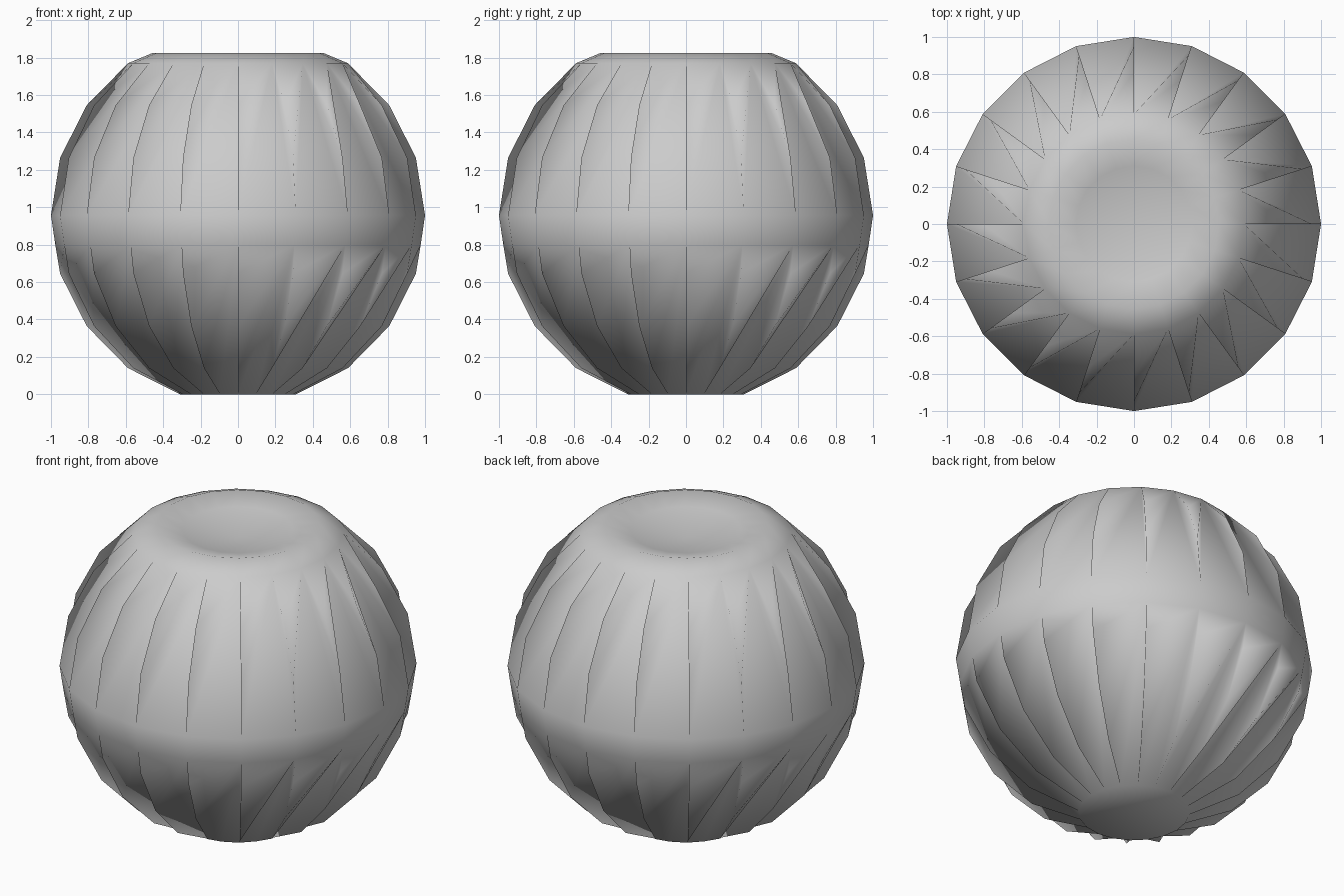
import bpy, bmesh
from math import sin, cos, pi

if "Cube" in bpy.data.objects:
    bpy.data.objects.remove(bpy.data.objects["Cube"])

SIDES = 20
# Half profile, bottom to top: (radius, height)
PROFILE = [(0.31, 0.0), (0.588, 0.14), (0.809, 0.365), (0.951, 0.645),
           (0.977, 0.80), (1.0, 0.957), (0.951, 1.265), (0.809, 1.545),
           (0.588, 1.77), (0.454, 1.826), (0.31, 1.79)]
LOWER = range(0, 5)      # rings spanned by the lower pleats
UPPER = range(5, 9)      # rings spanned by the upper pleats

bm = bmesh.new()
rings = []
for r, z in PROFILE:
    rings.append([bm.verts.new((r * cos(2 * pi * i / SIDES),
                                r * sin(2 * pi * i / SIDES), z))
                  for i in range(SIDES)])


def pleats(span):
    """Folded gores: each is a fan from its upper corner, one side a sheer wall."""
    for i in range(SIDES):
        a = [rings[k][i] for k in span]
        b = [rings[k][(i + 1) % SIDES] for k in span]
        loop = [b[-1]] + a[::-1] + b[:-1]
        for k in range(1, len(loop) - 1):
            bm.faces.new((loop[0], loop[k], loop[k + 1]))


def band(k):
    """Plain ring of quads between ring k and the next."""
    for i in range(SIDES):
        j = (i + 1) % SIDES
        bm.faces.new((rings[k][i], rings[k][j], rings[k + 1][j], rings[k + 1][i]))


# Pleated body with a plain waist band and a rounded top rim
pleats(LOWER)
band(4)
pleats(UPPER)
band(8)
band(9)

# Sunken top and flat base
pole = bm.verts.new((0, 0, 1.74))
for i in range(SIDES):
    bm.faces.new((rings[-1][i], rings[-1][(i + 1) % SIDES], pole))
bm.faces.new(rings[0][::-1])

for f in bm.faces:
    f.smooth = True

mesh = bpy.data.meshes.new("pleated_body")
bm.to_mesh(mesh)
bm.free()
body = bpy.data.objects.new("pleated_body", mesh)
bpy.context.collection.objects.link(body)
